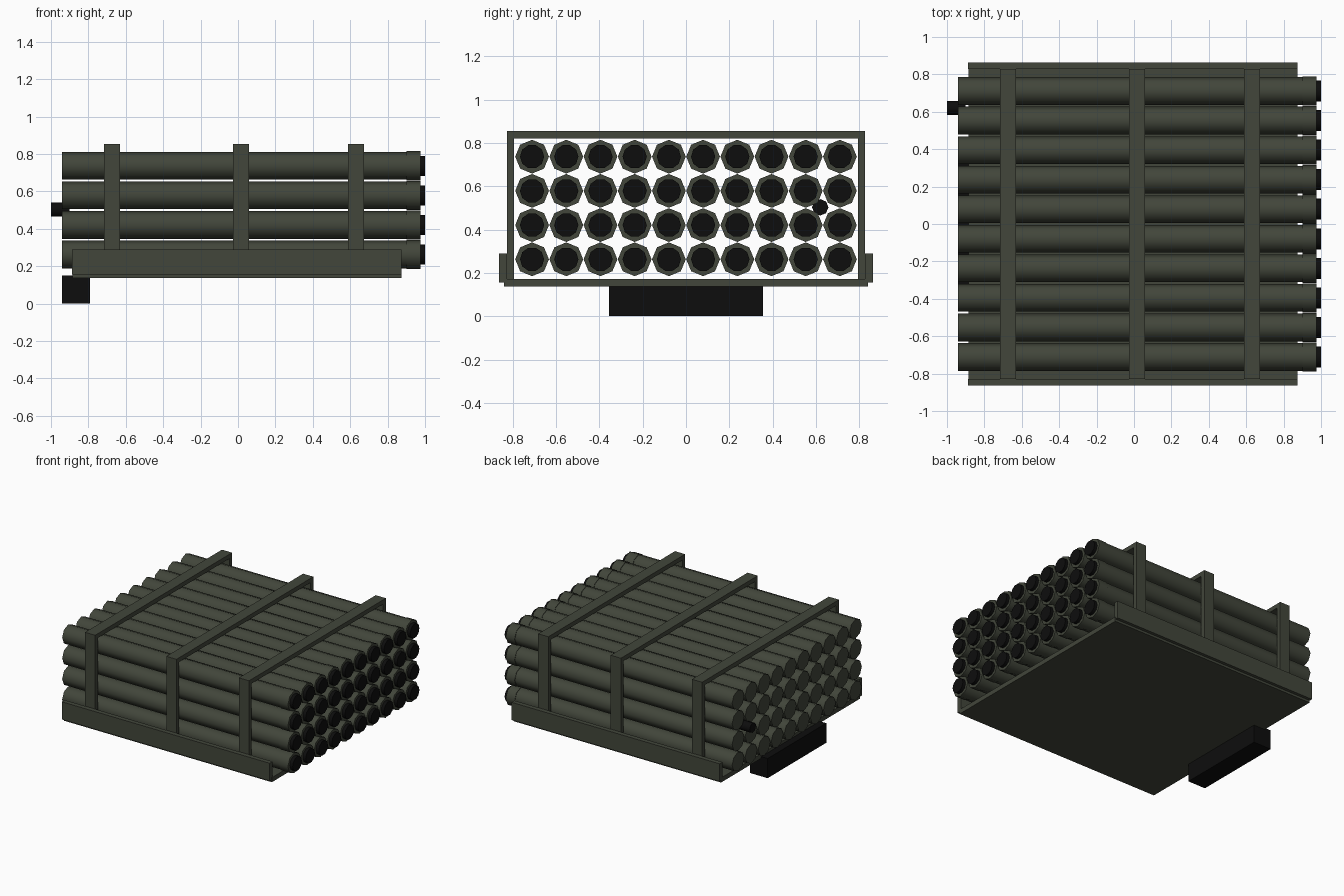
import bpy, math

cube = bpy.data.objects.get("Cube")
if cube:
    bpy.data.objects.remove(cube, do_unlink=True)


def material(name, color):
    m = bpy.data.materials.new(name)
    m.use_nodes = True
    m.diffuse_color = color
    bsdf = m.node_tree.nodes["Principled BSDF"]
    bsdf.inputs["Base Color"].default_value = color
    bsdf.inputs["Roughness"].default_value = 0.8
    return m


green = material("olive green", (0.054, 0.061, 0.043, 1))
black = material("black", (0.004, 0.004, 0.004, 1))


def box(name, x, y, z, mat):
    """Box from three (min, max) ranges."""
    bpy.ops.mesh.primitive_cube_add(size=1, location=[(a + b) / 2 for a, b in (x, y, z)])
    ob = bpy.context.object
    ob.name = name
    ob.scale = [b - a for a, b in (x, y, z)]
    bpy.ops.object.transform_apply(location=False, rotation=False, scale=True)
    ob.data.materials.append(mat)
    return ob


def rod(name, x, y, z, radius, mat, sides=8):
    """Smooth-sided cylinder running along x."""
    bpy.ops.mesh.primitive_cylinder_add(
        vertices=sides, radius=radius, depth=x[1] - x[0],
        location=((x[0] + x[1]) / 2, y, z), rotation=(0, math.pi / 2, 0))
    ob = bpy.context.object
    ob.name = name
    bpy.ops.object.transform_apply(location=False, rotation=True, scale=True)
    bpy.ops.object.shade_smooth_by_angle(angle=math.radians(50))
    ob.data.materials.append(mat)
    return ob


# Launch tubes: body, muzzle collar and dark bore plug in a 10 x 4 grid
PITCH = 0.158
parts = [
    rod("tube", (-0.94, 0.96), 0, 0, 0.074, green),
    rod("muzzle_collar", (0.9, 0.975), 0, 0, 0.078, green),
    rod("bore", (0.92, 1.0), 0, 0, 0.056, black, 10),
]
for part in parts:
    base = part.name
    for row in range(4):
        for col in range(10):
            ob = part.copy()
            ob.name = f"{base}_{row + 1}_{col + 1}"
            ob.location.y = (col - 4.5) * PITCH
            ob.location.z = 0.263 + row * PITCH
            bpy.context.collection.objects.link(ob)
    bpy.data.objects.remove(part, do_unlink=True)

# Base tray with side rails
box("base_plate", (-0.885, 0.875), (-0.84, 0.84), (0.137, 0.172), green)
for side, s in (("left", 1), ("right", -1)):
    y = sorted((s * 0.828, s * 0.863))
    box("rail_" + side, (-0.888, 0.873), y, (0.155, 0.29), green)

# Retaining frames around the tubes
for label, x in (("rear", -0.673), ("middle", 0.015), ("front", 0.63)):
    span = (x - 0.043, x + 0.043)
    box(label + "_frame_top", span, (-0.828, 0.828), (0.822, 0.855), green)
    for side, s in (("left", 1), ("right", -1)):
        box(f"{label}_frame_{side}_post", span, sorted((s * 0.795, s * 0.828)), (0.16, 0.83), green)

# Mounting block and rear sight knob
box("mounting_block", (-0.94, -0.79), (-0.355, 0.355), (0, 0.15), black)
rod("rear_knob", (-1.0, -0.9), 0.62, 0.503, 0.038, black)
